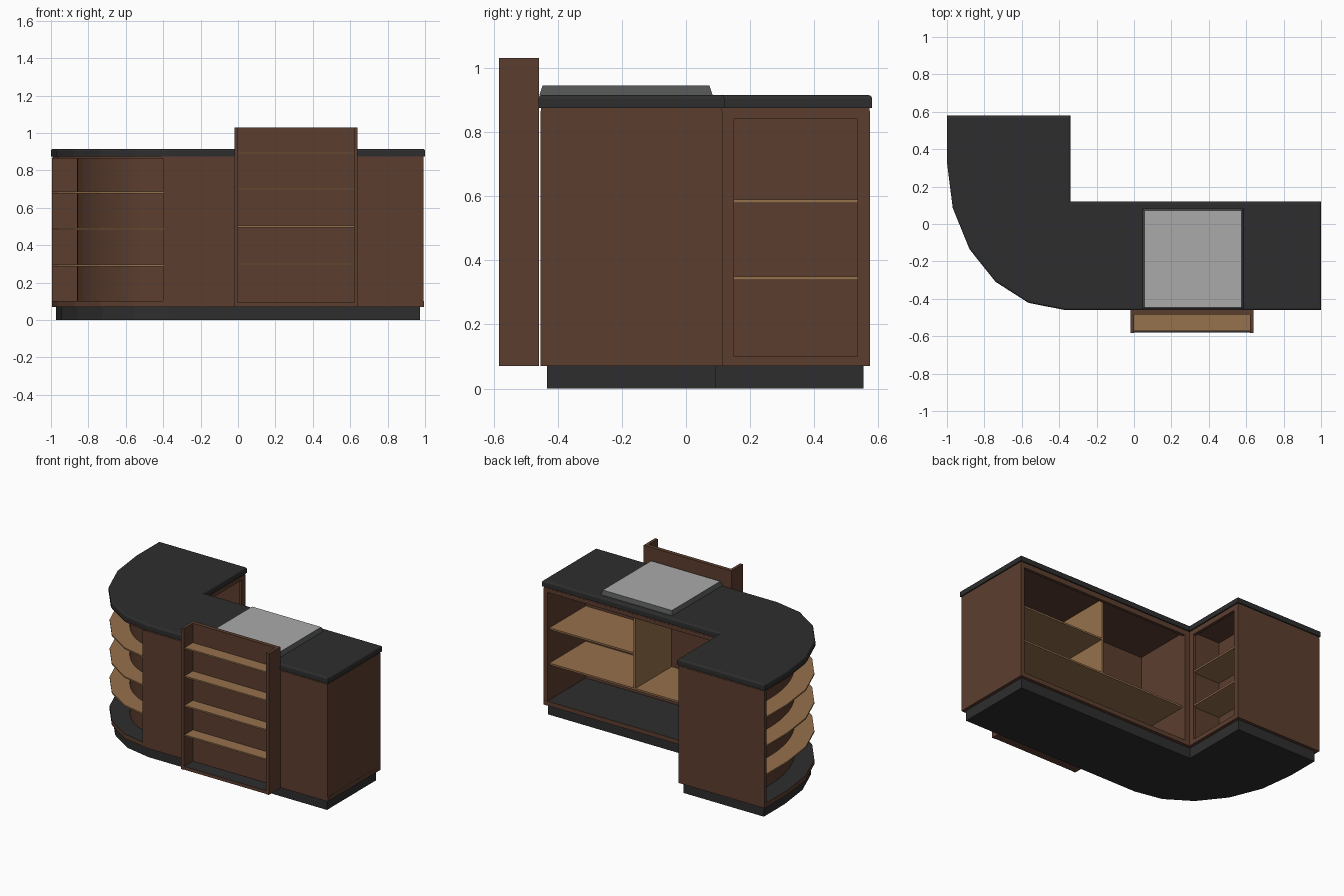
import bpy, bmesh, math

old = bpy.data.objects.get("Cube")
if old:
    bpy.data.objects.remove(old, do_unlink=True)


def material(name, r, g, b):
    m = bpy.data.materials.new(name)
    m.use_nodes = True
    m.diffuse_color = (r, g, b, 1)
    m.node_tree.nodes["Principled BSDF"].inputs["Base Color"].default_value = (r, g, b, 1)
    return m


BROWN = material("dark brown wood", 0.107, 0.048, 0.028)
TAN = material("light tan wood", 0.305, 0.165, 0.073)
DARK = material("charcoal", 0.027, 0.027, 0.028)
GREY = material("light grey", 0.40, 0.40, 0.40)


def prism(name, outline, z0, z1, mat, top=None, bevel=0, taper=0):
    """Extrude a flat outline; the top face may have its own colour."""
    bm = bmesh.new()
    face = bm.faces.new([bm.verts.new((x, y, z0)) for x, y in outline])
    up = bmesh.ops.extrude_face_region(bm, geom=[face])["geom"]
    raised = [v for v in up if isinstance(v, bmesh.types.BMVert)]
    for v in raised:
        v.co.z = z1
    bmesh.ops.recalc_face_normals(bm, faces=bm.faces)
    if taper:
        cx = sum(v.co.x for v in raised) / len(raised)
        cy = sum(v.co.y for v in raised) / len(raised)
        for v in raised:
            v.co.x -= math.copysign(taper, v.co.x - cx)
            v.co.y -= math.copysign(taper, v.co.y - cy)
    if bevel:
        edges = [e for e in bm.edges if all(v.co.z > z1 - 1e-4 for v in e.verts)]
        bmesh.ops.bevel(bm, geom=edges, offset=bevel, segments=3, profile=0.5, affect='EDGES')
    mesh = bpy.data.meshes.new(name)
    mesh.materials.append(mat)
    if top:
        mesh.materials.append(top)
        for f in bm.faces:
            f.material_index = int(f.normal.z > 0.9)
    bm.to_mesh(mesh)
    bm.free()
    obj = bpy.data.objects.new(name, mesh)
    bpy.context.collection.objects.link(obj)
    return obj


def box(name, x0, x1, y0, y1, z0, z1, mat=BROWN, **kw):
    return prism(name, [(x0, y0), (x1, y0), (x1, y1), (x0, y1)], z0, z1, mat, **kw)


def arc(cx, cy, rx, ry, n):
    """Quarter ellipse from the left side round to the front."""
    return [(cx - rx * math.cos(math.pi / 2 * i / n), cy - ry * math.sin(math.pi / 2 * i / n))
            for i in range(n + 1)]


def counter_outline(d):
    """L shape with a faceted outer corner, shrunk inward by d."""
    return ([(-0.34 - d, 0.58 - d), (-1 + d, 0.58 - d)]
            + arc(-0.37, 0.33, 0.63 - d, 0.79 - d, 5)
            + [(1 - d, -0.46 + d), (1 - d, 0.12 - d), (-0.34 - d, 0.12 - d)])


# Plinth, base, top board and worktop
prism("plinth", counter_outline(0.027), 0, 0.07, DARK)
prism("base_board", counter_outline(0.006), 0.07, 0.10, BROWN, top=DARK)
prism("top_board", counter_outline(0.008), 0.862, 0.876, BROWN)
prism("worktop", counter_outline(0), 0.875, 0.915, DARK, bevel=0.012)

# Outer panels
LOW, HIGH = 0.10, 0.865
box("right_end_panel", 0.965, 0.993, -0.454, 0.113, LOW, HIGH)
box("front_panel", -0.40, 0.965, -0.454, -0.434, LOW, HIGH)
box("wing_back_panel", -0.994, -0.347, 0.553, 0.574, LOW, HIGH)

# Frames of the two staff-side openings
box("main_top_rail", -0.347, 0.965, 0.093, 0.113, 0.84, HIGH)
box("main_inner_post", -0.367, -0.31, 0.093, 0.113, LOW, HIGH)
box("wing_top_rail", -0.367, -0.347, 0.113, 0.553, 0.84, HIGH)
box("wing_inner_post", -0.367, -0.347, 0.113, 0.15, LOW, HIGH)
box("wing_outer_post", -0.367, -0.347, 0.535, 0.553, LOW, HIGH)

# Inner walls
box("main_back_wall", -0.33, 0.965, -0.32, -0.30, LOW, HIGH)
box("main_partition", -0.33, -0.31, -0.30, 0.093, LOW, HIGH)
box("wing_partition", -0.56, -0.367, 0.12, 0.14, LOW, HIGH)
box("wing_inner_wall", -0.58, -0.56, 0.12, 0.553, LOW, HIGH)

# Main cupboard shelves and divider
box("main_lower_shelf", -0.31, 0.965, -0.30, 0.09, 0.338, 0.350, TAN)
box("main_upper_shelf", 0.33, 0.965, -0.30, 0.09, 0.578, 0.590, TAN)
box("main_divider", 0.318, 0.332, -0.30, 0.09, 0.350, HIGH, TAN)

# Wing cupboard shelves
for i, z in enumerate((0.338, 0.578)):
    box(f"wing_shelf_{i + 1}", -0.56, -0.352, 0.14, 0.553, z, z + 0.012, TAN)

# Curved corner display: smooth wall behind faceted shelves
inner = [(-0.86, 0.553)] + arc(-0.40, 0.33, 0.46, 0.65, 24)
behind = [(-0.84, 0.553)] + arc(-0.40, 0.33, 0.44, 0.63, 24)
wall = prism("curved_wall", inner + behind[::-1], LOW, HIGH, BROWN)
box("display_end_panel", -0.40, -0.38, -0.454, -0.30, LOW, HIGH)
outer = [(-0.994, 0.553)] + arc(-0.37, 0.33, 0.624, 0.784, 5)[:-1] + [(-0.40, -0.452)]
for i, z in enumerate((0.287, 0.482, 0.677)):
    prism(f"corner_shelf_{i + 1}", outer + inner[::-1], z, z + 0.01, TAN)

# Front display rack
box("rack_back", 0, 0.62, -0.485, -0.458, 0.07, 1.03)
for side, x in (("right", -0.02), ("left", 0.62)):
    box(f"rack_{side}_side", x, x + 0.02, -0.583, -0.458, 0.07, 1.03)
box("rack_base", 0, 0.62, -0.58, -0.485, 0.07, 0.092, top=DARK)
for i, z in enumerate((0.295, 0.495, 0.695, 0.888)):
    box(f"rack_shelf_{i + 1}", 0, 0.62, -0.573, -0.485, z, z + 0.01, TAN)

# Raised tray on the worktop
EDGE = material("slate grey", 0.085, 0.09, 0.088)
box("counter_tray", 0.045, 0.585, -0.457, 0.083, 0.914, 0.945, EDGE, top=GREY, taper=0.01)

# Smooth shading on the curved wall only
bpy.ops.object.select_all(action='DESELECT')
wall.select_set(True)
bpy.context.view_layer.objects.active = wall
bpy.ops.object.shade_smooth_by_angle(angle=math.radians(30))
